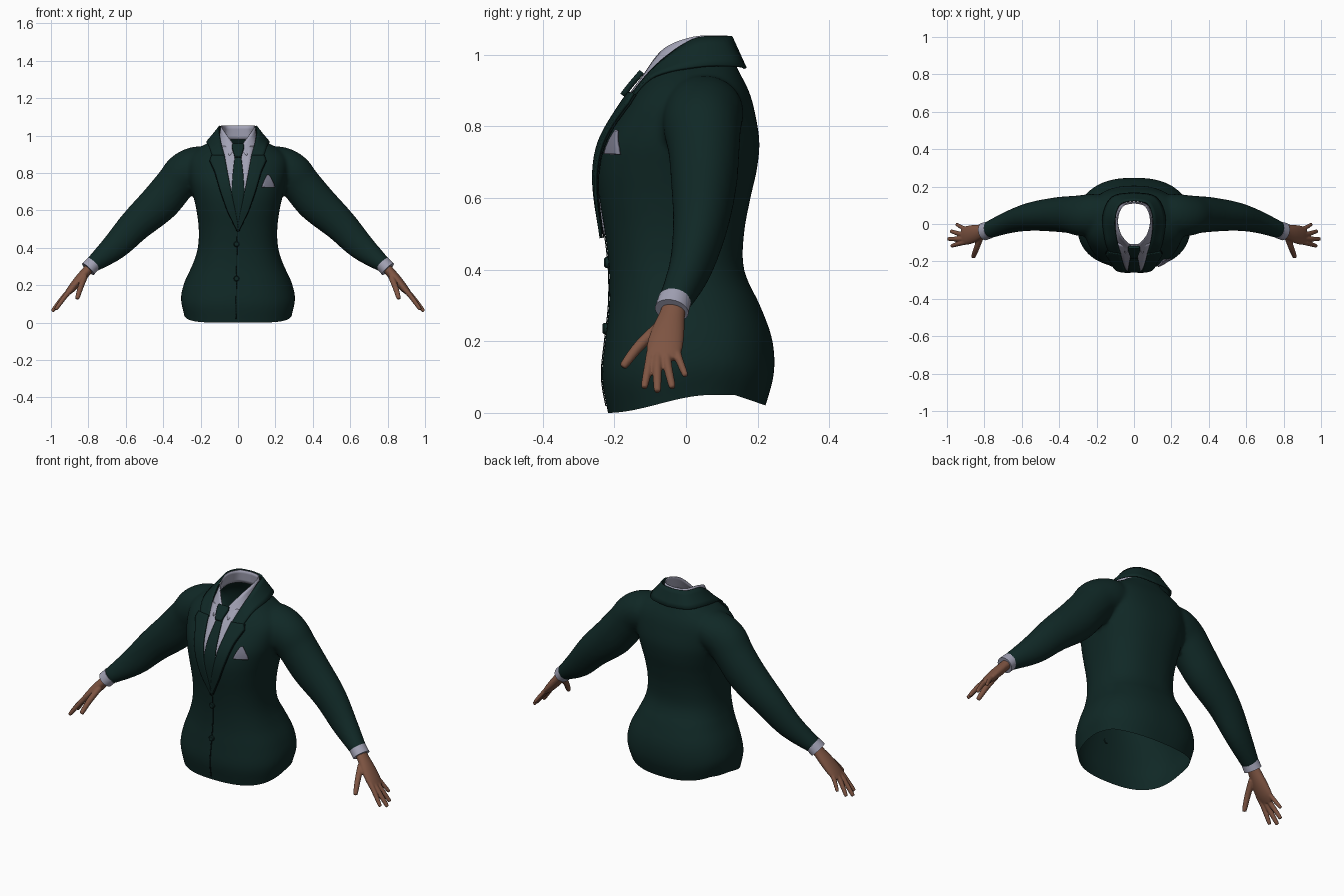
import bpy, bmesh, math
from mathutils import Vector
from mathutils.bvhtree import BVHTree

cube = bpy.data.objects.get("Cube")
if cube:
    bpy.data.objects.remove(cube)


def material(name, rgb):
    m = bpy.data.materials.new(name)
    m.use_nodes = True
    m.diffuse_color = (*rgb, 1)
    b = m.node_tree.nodes["Principled BSDF"]
    b.inputs["Base Color"].default_value = (*rgb, 1)
    b.inputs["Roughness"].default_value = 0.8
    return m


GREEN = material("dark green cloth", (0.005, 0.021, 0.019))
SEAM = material("seam black", (0.002, 0.007, 0.007))
SHIRT = material("pale lavender cotton", (0.36, 0.36, 0.46))
SILK = material("grey silk", (0.2, 0.2, 0.27))
SKIN = material("brown skin", (0.21, 0.09, 0.055))


def spline(rows, n):
    """Catmull-Rom interpolation of equal-length tuples."""
    out = []
    for i in range(len(rows) - 1):
        p = [rows[max(i - 1, 0)], rows[i], rows[i + 1], rows[min(i + 2, len(rows) - 1)]]
        for k in range(n):
            t = k / n
            out.append(tuple(0.5 * (2 * b + (c - a) * t + (2 * a - 5 * b + 4 * c - d) * t * t
                       + (3 * b - a - 3 * c + d) * t ** 3) for a, b, c, d in zip(*p)))
    return out + [tuple(rows[-1])]


def loft(bm, rings, power=2, seg=40):
    """Closed skin through rings of (centre, axis, axis)."""
    loops = []
    for centre, a, b in rings:
        loop = []
        for k in range(seg):
            t = math.tau * k / seg
            c, s = math.cos(t), math.sin(t)
            c = math.copysign(abs(c) ** (2 / power), c)
            s = math.copysign(abs(s) ** (2 / power), s)
            loop.append(bm.verts.new(centre + a * c + b * s))
        loops.append(loop)
    for lo, hi in zip(loops, loops[1:]):
        for k in range(seg):
            j = (k + 1) % seg
            bm.faces.new((lo[k], lo[j], hi[j], hi[k]))
    bm.faces.new(loops[0][::-1])
    bm.faces.new(loops[-1])


def limb(bm, rows, side=1, n=5, seg=24):
    """Tube through rows of (x, y, z, depth radius, thickness radius)."""
    rows = spline(rows, n)
    pts = [Vector((r[0] * side, r[1], r[2])) for r in rows]
    rings = []
    for i, (p, r) in enumerate(zip(pts, rows)):
        t = (pts[min(i + 1, len(pts) - 1)] - pts[max(i - 1, 0)]).normalized()
        u = Vector((0, 1, 0))
        u = (u - t * u.dot(t)).normalized()
        rings.append((p, u * r[3], t.cross(u) * r[4]))
    loft(bm, rings, seg=seg)


def finish(bm, name, mat, thickness=0, angle=60):
    bmesh.ops.recalc_face_normals(bm, faces=bm.faces)
    me = bpy.data.meshes.new(name)
    bm.to_mesh(me)
    bm.free()
    me.materials.append(mat)
    ob = bpy.data.objects.new(name, me)
    bpy.context.collection.objects.link(ob)
    if thickness:
        mod = ob.modifiers.new("Thickness", "SOLIDIFY")
        mod.thickness, mod.offset = thickness, 0
    bpy.ops.object.select_all(action="DESELECT")
    ob.select_set(True)
    bpy.context.view_layer.objects.active = ob
    bpy.ops.object.shade_smooth_by_angle(angle=math.radians(angle))
    return ob


def blend(bm, voxel, iterations):
    """Fuse overlapping solids into one smooth skin."""
    ob = finish(bm, "blend_temp", GREEN)
    mod = ob.modifiers.new("Fuse", "REMESH")
    mod.mode, mod.voxel_size = "VOXEL", voxel
    mod = ob.modifiers.new("Relax", "SMOOTH")
    mod.factor, mod.iterations = 0.5, iterations
    me = bpy.data.meshes.new_from_object(ob.evaluated_get(bpy.context.evaluated_depsgraph_get()))
    out = bmesh.new()
    out.from_mesh(me)
    bpy.data.objects.remove(ob)
    bpy.data.meshes.remove(me)
    for f in out.faces:
        f.material_index = 0
    return out


# Jacket: body rows are (height, half width, front, back)
body = [(-.1, .27, -.2, .19), (0, .288, -.218, .222), (.1, .305, -.235, .246), (.2, .285, -.226, .24),
        (.3, .245, -.215, .205), (.4, .215, -.215, .162), (.5, .21, -.226, .162), (.6, .222, -.242, .18),
        (.68, .24, -.246, .198), (.76, .26, -.23, .205), (.85, .27, -.178, .19), (.9, .25, -.142, .175),
        (.94, .2, -.108, .155), (.97, .145, -.088, .14), (1, .11, -.076, .125), (1.1, .1, -.07, .12)]
arm = [(.1, .05, .85, .08, .07), (.2, .05, .845, .11, .1), (.28, .045, .805, .11, .11),
       (.34, .05, .735, .1, .106), (.42, .05, .64, .092, .106), (.545, .04, .525, .077, .09),
       (.66, .012, .405, .06, .073), (.785, -.035, .305, .045, .042)]
bm = bmesh.new()
loft(bm, [(Vector((0, (f + b) / 2, z)), Vector((w, 0, 0)), Vector((0, (b - f) / 2, 0)))
          for z, w, f, b in spline(body, 4)], power=2.4, seg=64)
for side in (1, -1):
    limb(bm, arm, side)
bm = blend(bm, 0.011, 5)

# Open hem, raised at the sides
bmesh.ops.bisect_plane(bm, geom=bm.verts[:] + bm.edges[:] + bm.faces[:],
                       plane_co=(0, 0, 0), plane_no=(0, 0, 1), clear_inner=True)
for v in bm.verts:
    if v.co.z < 0.35 and abs(v.co.x) < 0.4:
        t = min(max((v.co.y + 0.22) / 0.445, 0), 1)
        s = min(t / 0.65, 1)
        hem = 0.05 * s * s * (3 - 2 * s) - 0.03 * max(0, (t - 0.8) / 0.2)
        v.co.z += hem * (1 - v.co.z / 0.35)
surface = BVHTree.FromBMesh(bm)

# Open neck
bmesh.ops.bisect_plane(bm, geom=bm.verts[:] + bm.edges[:] + bm.faces[:],
                       plane_co=(0, -0.1, 0.935), plane_no=(0, -0.3, 1), clear_outer=True)
finish(bm, "jacket", GREEN)


def on_front(x, z, lift):
    hit, normal, _, _ = surface.ray_cast(Vector((x, -1, z)), Vector((0, 1, 0)))
    if normal.y > 0:
        normal = -normal
    return hit + normal * lift


def patch(name, rows, mat, lift, side=1, thickness=0.008, steps=6, cols=6):
    """Cloth layer lying on the chest, from rows of (height, edge, edge)."""
    bm = bmesh.new()
    grid = []
    for i in range((len(rows) - 1) * steps + 1):
        j = min(i // steps, len(rows) - 2)
        t = i / steps - j
        z, a, b = (p + (q - p) * t for p, q in zip(rows[j], rows[j + 1]))
        grid.append([bm.verts.new(on_front(side * (a + (b - a) * k / cols), z, lift))
                     for k in range(cols + 1)])
    for lo, hi in zip(grid, grid[1:]):
        for k in range(cols):
            bm.faces.new((lo[k], lo[k + 1], hi[k + 1], hi[k]))
    bmesh.ops.remove_doubles(bm, verts=bm.verts, dist=0.0002)
    return finish(bm, name, mat, thickness)


def symmetric(rows):
    return [(z, -w, w) for z, w in rows]


# Shirt front, tie and knot
patch("shirt_front", symmetric([(.5, .002), (.62, .025), (.75, .052), (.85, .072), (.94, .085)]), SHIRT, .003)
patch("tie", symmetric([(.5, .002), (.58, .016), (.7, .034), (.8, .027), (.89, .016)]), GREEN, .01)
patch("tie_knot", symmetric([(.875, .017), (.925, .032), (.94, .028)]), GREEN, .02, thickness=.016)

# Lapels, with a dark fold line under the outer edge
lapel = [(.49, -.006, .004), (.6, .014, .055), (.7, .035, .09), (.8, .055, .12), (.86, .066, .147), (.885, .07, .138)]
for side, word in ((1, "left"), (-1, "right")):
    patch(word + "_lapel", lapel, GREEN, .013, side)
    patch(word + "_lapel_shadow", [(z, a + .01, b + .004) for z, a, b in lapel], SEAM, .006, side, .004)

# Front closing seam, buttons and pocket square
patch("front_seam", [(.02, -.014, -.009), (.5, -.006, -.002)], SEAM, .002, thickness=.003, steps=30, cols=1)
for name, z in (("lower_button", .235), ("upper_button", .42)):
    bm = bmesh.new()
    c = on_front(-.008, z, .004)
    loft(bm, [(c + Vector((0, d, 0)), Vector((r, 0, 0)), Vector((0, 0, r)))
              for d, r in ((.008, .015), (-.004, .015), (-.008, .011))], seg=20)
    finish(bm, name, GREEN, angle=35)
patch("pocket_square", [(.722, .125, .192), (.74, .13, .188), (.765, .141, .176), (.787, .152, .163)], SILK, .006)


def band(name, top, bottom, mat, thickness):
    """Collar running round the neck; half outlines are mirrored."""
    bm = bmesh.new()
    edges = []
    for half in (top, bottom):
        pts = spline(half, 6)
        edges.append(pts + [(-x, y, z) for x, y, z in pts[-2::-1]])
    grid = [[bm.verts.new(Vector(p).lerp(Vector(q), k / 4)) for k in range(5)] for p, q in zip(*edges)]
    for lo, hi in zip(grid, grid[1:]):
        for k in range(4):
            bm.faces.new((lo[k], lo[k + 1], hi[k + 1], hi[k]))
    finish(bm, name, mat, thickness)


band("shirt_collar",
     [(.01, -.122, .935), (.068, -.062, 1.015), (.088, .02, 1.05), (.062, .095, 1.053), (0, .113, 1.053)],
     [(.045, -.155, .892), (.095, -.08, .945), (.1, .02, .98), (.072, .1, .98), (0, .118, .98)], SHIRT, .006)
band("jacket_collar",
     [(.068, -.158, .88), (.092, -.082, .97), (.102, .02, 1.042), (.076, .105, 1.05), (0, .126, 1.05)],
     [(.135, -.148, .885), (.155, -.085, .942), (.165, .045, .968), (.115, .145, .968), (0, .166, .962)], GREEN, .008)

# Shirt cuffs and hands
palm = [(.775, -.03, .315, .034, .026), (.805, -.037, .28, .035, .026), (.85, -.05, .228, .046, .026),
        (.89, -.06, .182, .05, .021), (.918, -.065, .152, .042, .013)]
fingers = [((.88, -.093, .19), (.922, -.102, .143), (.975, -.117, .07), .012),
           ((.885, -.075, .185), (.932, -.08, .138), (.994, -.08, .06), .0125),
           ((.885, -.05, .185), (.928, -.053, .143), (.98, -.038, .07), .012),
           ((.875, -.03, .195), (.912, -.022, .157), (.95, -.001, .103), .0105),
           ((.82, -.07, .245), (.842, -.13, .188), (.86, -.177, .128), .014)]
for side, word in ((1, "left"), (-1, "right")):
    bm = bmesh.new()
    limb(bm, [(.772, -.031, .317, .046, .043), (.802, -.04, .286, .048, .043)], side)
    finish(bm, word + "_cuff", SHIRT, angle=40)
    bm = bmesh.new()
    limb(bm, palm, side)
    for root, knuckle, tip, r in fingers:
        near = tuple(k + (t - k) * .9 for k, t in zip(knuckle, tip))
        limb(bm, [(*root, r * 1.2, r * 1.2), (*knuckle, r * 1.1, r * 1.1),
                  (*near, r * .85, r * .85), (*tip, r * .4, r * .4)], side, seg=14)
    finish(blend(bm, 0.004, 3), word + "_hand", SKIN)
